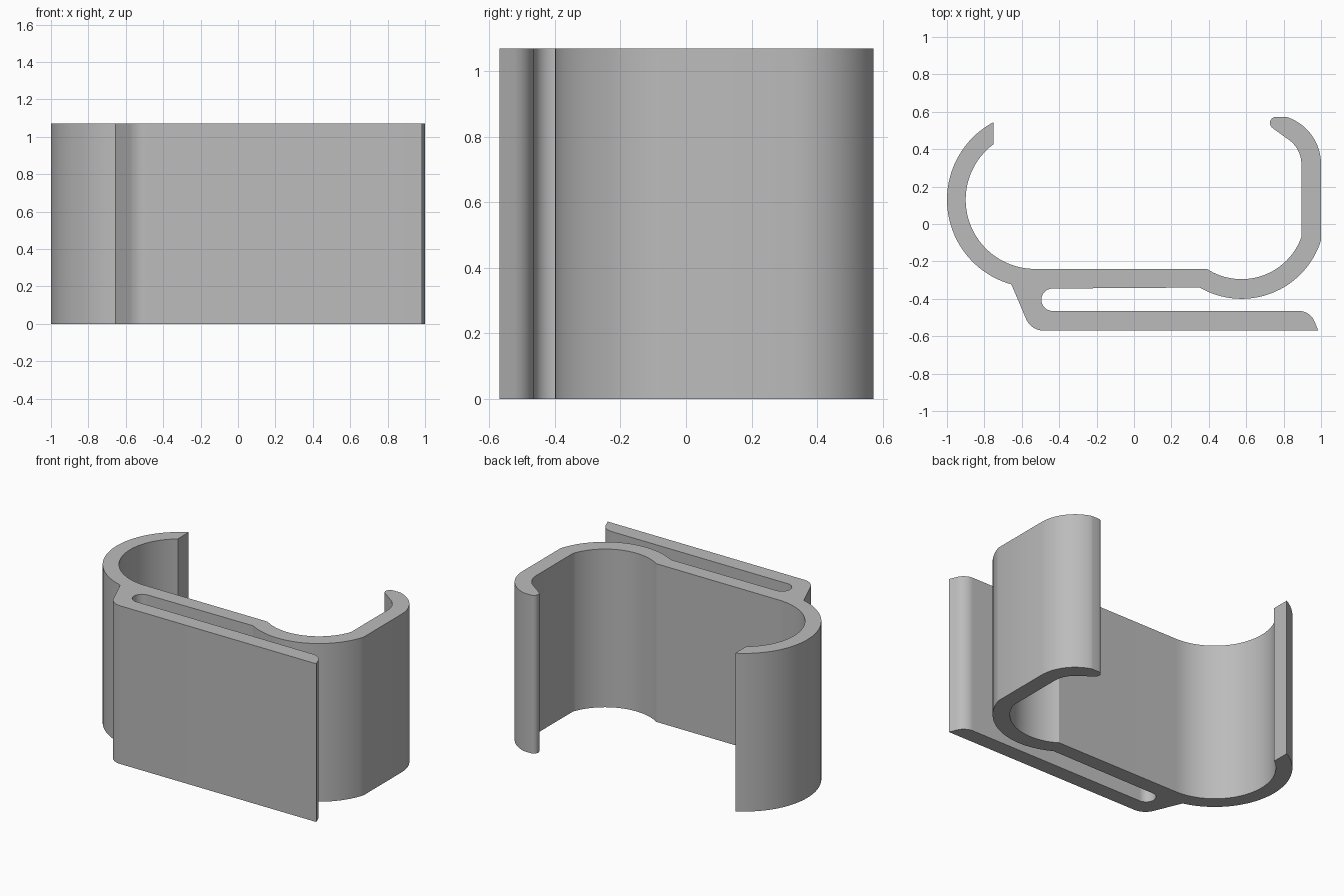
import bpy, bmesh
from math import sin, cos, radians

HEIGHT = 1.07

cube = bpy.data.objects.get("Cube")
if cube:
    bpy.data.objects.remove(cube, do_unlink=True)


def arc(cx, cy, r, start, end, steps):
    """Points on a circle from start to end, in degrees."""
    angles = [radians(start + (end - start) * i / steps) for i in range(steps + 1)]
    return [(cx + r * cos(a), cy + r * sin(a)) for a in angles]


profile = []
# Left hook, outer side, from its cut end down to the neck
profile += arc(-0.53, 0.13, 0.47, 118, 254.5, 40)
# Neck and rounded corner of the front plate
profile += arc(-0.483, -0.468, 0.102, 203, 270, 10)
# Front plate with its rounded-off tip
profile += [(0.985, -0.57), (0.965, -0.52)]
profile += arc(0.882, -0.555, 0.09, 24, 90, 8)
# Slot with a round end
profile += arc(-0.435, -0.405, 0.06, 270, 90, 16)
# Right hook, outer side
profile += arc(0.575, 0.045, 0.445, 239.8, 342.8, 32)
profile += arc(0.735, 0.32, 0.265, 0, 72, 16)
profile += [(0.81, 0.573)]
# Rounded hook tip
profile += arc(0.76, 0.54, 0.033, 90, 235, 12)
# Right hook, inner side
profile += arc(0.735, 0.32, 0.16, 58, 0, 14)
profile += arc(0.575, 0.045, 0.34, 340.2, 237, 32)
# Back wall and left hook, inner side
profile += arc(-0.53, 0.13, 0.37, 270, 126.5, 40)

# Extrude the cross-section upwards
bm = bmesh.new()
base = bm.faces.new([bm.verts.new((x, y, 0)) for x, y in profile])
top = bmesh.ops.extrude_face_region(bm, geom=[base], use_keep_orig=True)
top_verts = [v for v in top["geom"] if isinstance(v, bmesh.types.BMVert)]
bmesh.ops.translate(bm, verts=top_verts, vec=(0, 0, HEIGHT))
bmesh.ops.recalc_face_normals(bm, faces=bm.faces)
mesh = bpy.data.meshes.new("clip")
bm.to_mesh(mesh)
bm.free()

clip = bpy.data.objects.new("clip", mesh)
bpy.context.collection.objects.link(clip)

# Plain grey
grey = bpy.data.materials.new("grey")
grey.use_nodes = True
colour = (0.5, 0.5, 0.5, 1)
grey.diffuse_color = colour
grey.node_tree.nodes["Principled BSDF"].inputs["Base Color"].default_value = colour
mesh.materials.append(grey)

# Smooth curves, sharp corners
bpy.ops.object.select_all(action="DESELECT")
clip.select_set(True)
bpy.context.view_layer.objects.active = clip
bpy.ops.object.shade_smooth_by_angle(angle=radians(25))
